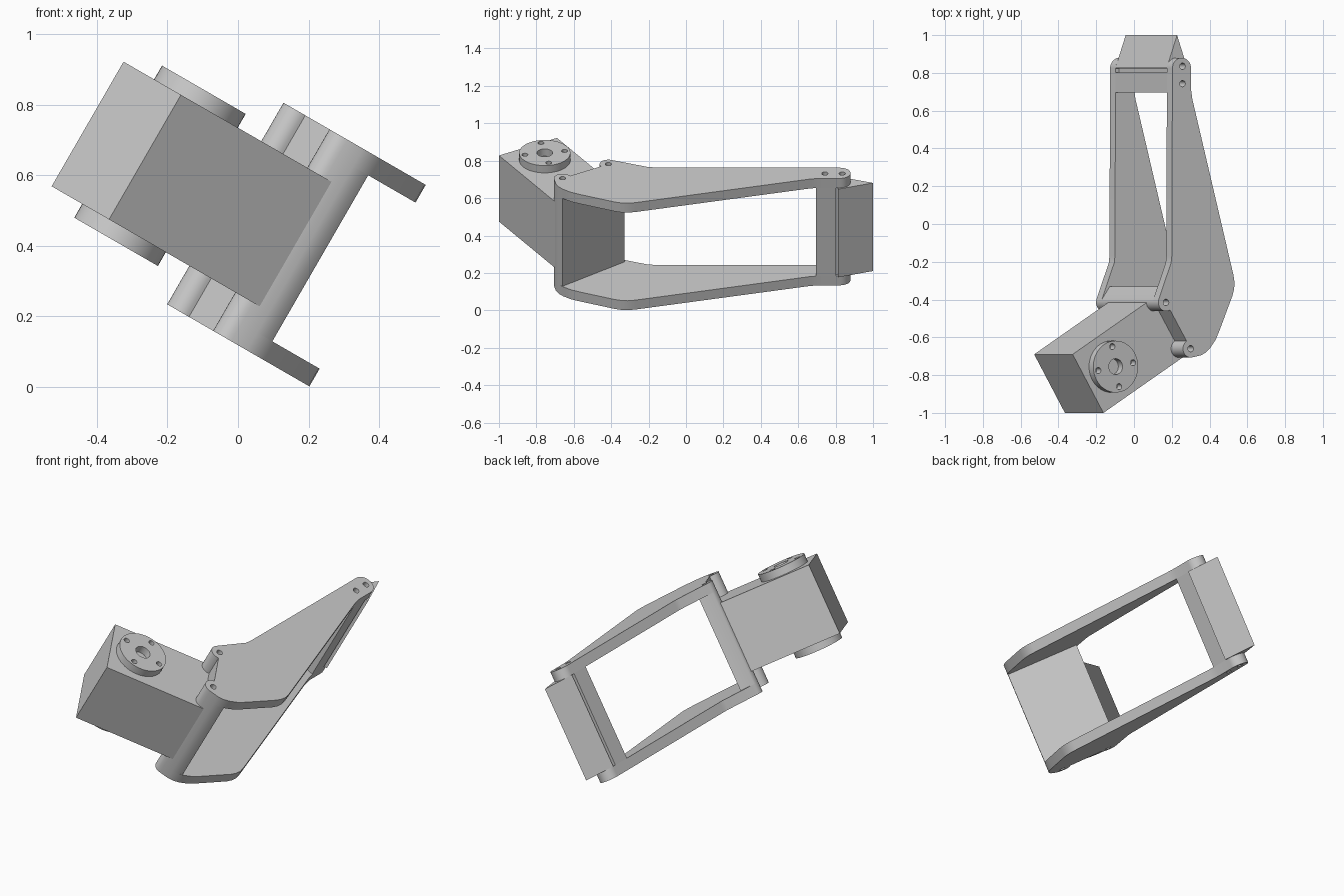
import bpy, bmesh
from math import radians, cos, sin, pi
from mathutils import Matrix

if "Cube" in bpy.data.objects:
    bpy.data.objects.remove(bpy.data.objects["Cube"])

# The bracket is built upright in (u, y, w) and finally tilted 30 degrees about y
TILT = Matrix.Rotation(radians(30), 4, 'Y')
LOW, HIGH, THICK = 0.102, 0.762, 0.058      # bracket extents along the pin axis
BOX_LOW, BOX_HIGH = 0.228, 0.636            # motor body extents
HUB_H = 0.045
PIN_A, PIN_B, PIN_R = (-0.244, -0.415), (-0.0935, -0.66), 0.047
HUB = (-0.505, -0.755)


def arc(c, r, a0, a1, n=12):
    """Points of an arc, angles in degrees."""
    return [(c[0] + r * cos(radians(a0 + (a1 - a0) * i / n)),
             c[1] + r * sin(radians(a0 + (a1 - a0) * i / n))) for i in range(n + 1)]


def circle(c, r, n=32):
    return arc(c, r, 0, 360, n)[:-1]


def extrude(bm, pts, w0, w1):
    f = bm.faces.new([bm.verts.new((p[0], p[1], w0)) for p in pts])
    g = bmesh.ops.extrude_face_region(bm, geom=[f])['geom']
    bmesh.ops.translate(bm, vec=(0, 0, w1 - w0),
                        verts=[v for v in g if isinstance(v, bmesh.types.BMVert)])


def make(name, solids):
    """One object from a list of (profile, start, end) prisms."""
    bm = bmesh.new()
    for s in solids:
        extrude(bm, *s)
    bmesh.ops.recalc_face_normals(bm, faces=bm.faces)
    me = bpy.data.meshes.new(name)
    bm.to_mesh(me)
    bm.free()
    ob = bpy.data.objects.new(name, me)
    ob.matrix_world = TILT
    bpy.context.collection.objects.link(ob)
    return ob


def finish(ob, cutter=None):
    bpy.context.view_layer.update()
    bpy.ops.object.select_all(action='DESELECT')
    ob.select_set(True)
    bpy.context.view_layer.objects.active = ob
    if cutter:
        m = ob.modifiers.new("holes", 'BOOLEAN')
        m.operation, m.solver, m.object = 'DIFFERENCE', 'EXACT', cutter
        bpy.ops.object.modifier_apply(modifier=m.name)
    bpy.ops.object.shade_smooth_by_angle(angle=radians(28))


# Hole cutters: screw holes from both sides, and hub holes
screws = [PIN_A, PIN_B, (-0.143, 0.835), (-0.143, 0.743)]
screw_cut = make("screw_hole_cutter",
                 [(circle(c, 0.017, 20), a, b) for c in screws
                  for a, b in ((LOW - 0.05, LOW + 0.13), (HIGH - 0.13, HIGH + 0.05))])
hub_holes = [(circle(HUB, 0.042), 0.0, 1.0)]
for k in range(4):
    a = radians(11) + k * pi / 2
    c = (HUB[0] + 0.108 * cos(a), HUB[1] + 0.108 * sin(a))
    hub_holes.append((circle(c, 0.016, 20), 0.0, 1.0))
hub_cut = make("hub_hole_cutter", hub_holes)
for c in (screw_cut, hub_cut):
    c.hide_render = True

# Two side arms
pins = arc(PIN_A, PIN_R, 159, 301.5) + arc(PIN_B, PIN_R, 121.5, 285)
arm = (arc((-0.148, 0.823), 0.057, 0, 180, 20) + [(-0.209, -0.17), (-0.213, -0.205)] + pins
       + [(-0.03, -0.695), (0.0, -0.68), (0.025, -0.658), (0.058, -0.615), (0.08, -0.57),
          (0.162, -0.38), (0.172, -0.345), (0.175, -0.31), (0.168, -0.27),
          (-0.083, 0.66), (-0.091, 0.71)])
finish(make("lower_arm", [(arm, LOW, LOW + THICK)]), screw_cut)
finish(make("upper_arm", [(arm, HIGH - THICK, HIGH)]), screw_cut)

# Web joining the arms at the motor end, with the two pin tubes
web = pins + [(-0.03, -0.695), (0.0, -0.68), (0.02, -0.66), (-0.24, -0.33)]
finish(make("motor_end_web", [(web, LOW + THICK, HIGH - THICK)]), screw_cut)

# Cross bar and wedge at the far end, joined by a thin neck
bar = [(-0.205, 0.695), (-0.091, 0.695), (-0.091, 0.803), (-0.205, 0.803)]
finish(make("cross_bar", [(bar, LOW + THICK, HIGH - THICK)]), screw_cut)
neck = [(-0.185, 0.80), (-0.105, 0.80), (-0.105, 0.83), (-0.185, 0.83)]
finish(make("wedge_neck", [(neck, LOW + THICK, HIGH - THICK)]), screw_cut)
wedge = [(-0.207, 0.825), (-0.076, 0.813), (-0.143, 1.0)]
finish(make("end_wedge", [(wedge, LOW + THICK, HIGH - THICK)]), screw_cut)

# Motor body, square to the web
d = (0.855 * 0.585, 0.518 * 0.585)
near, left = (-0.554, -1.0), (-0.742, -0.69)
body = [near, (near[0] + d[0], near[1] + d[1]), (left[0] + d[0], left[1] + d[1]), left]
finish(make("motor_body", [(body, BOX_LOW, BOX_HIGH)]))

# Output hubs on both sides of the motor
for name, w in (("lower_hub", BOX_LOW - HUB_H), ("upper_hub", BOX_HIGH)):
    finish(make(name, [(circle(HUB, 0.137, 48), w, w + HUB_H)]), hub_cut)

for c in (screw_cut, hub_cut):
    bpy.data.objects.remove(c)
